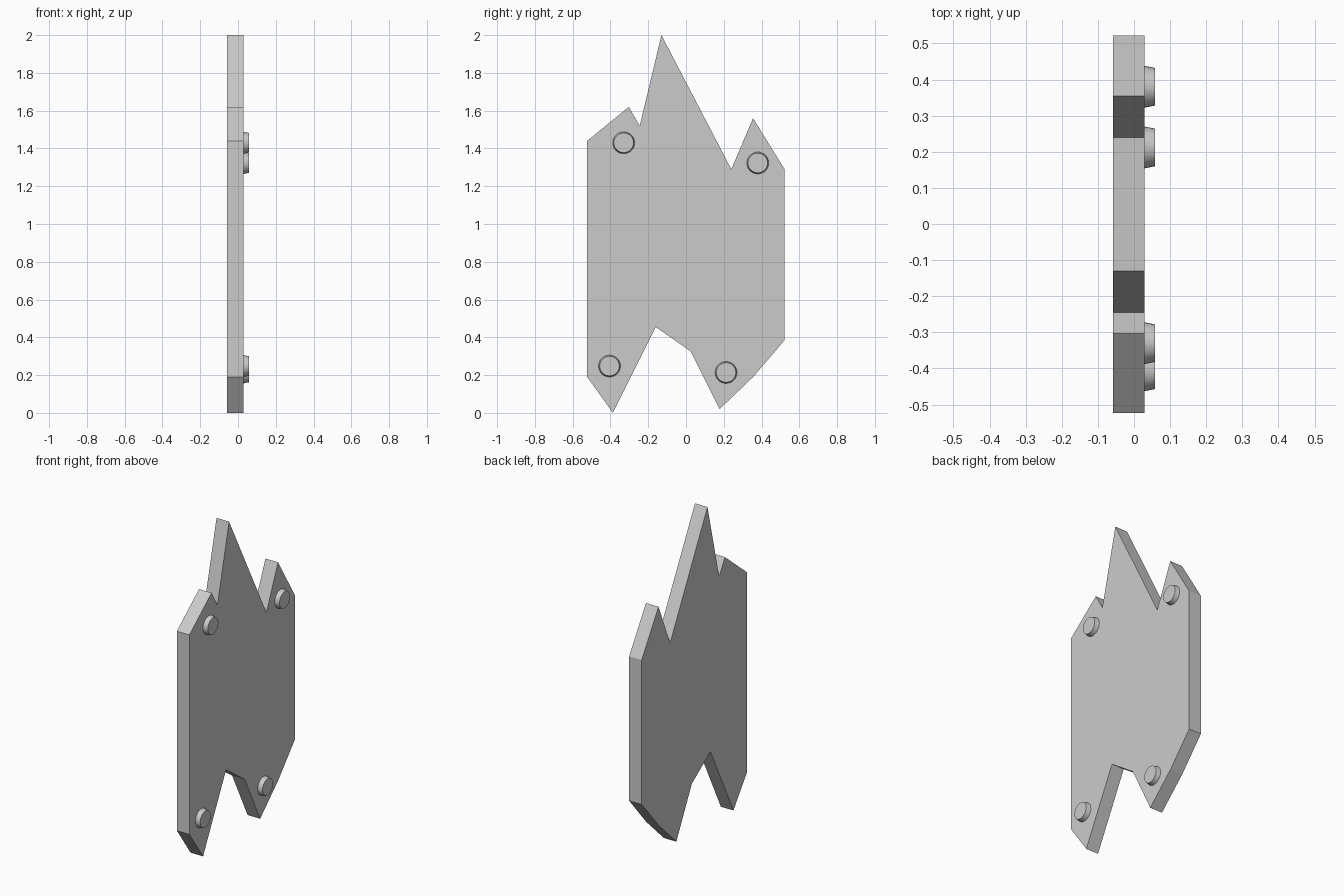
import bpy, bmesh
from math import pi
from mathutils import Matrix

if "Cube" in bpy.data.objects:
    bpy.data.objects.remove(bpy.data.objects["Cube"])

BACK, FACE, STUD_TOP = -0.058, 0.029, 0.058


def add_object(name, bm):
    bmesh.ops.recalc_face_normals(bm, faces=bm.faces)
    mesh = bpy.data.meshes.new(name)
    bm.to_mesh(mesh)
    bm.free()
    obj = bpy.data.objects.new(name, mesh)
    bpy.context.collection.objects.link(obj)
    return obj


# Jagged plate: (y, z) outline extruded along x
outline = [(-0.523, 1.44), (-0.303, 1.62), (-0.245, 1.52), (-0.13, 2.0),
           (0.24, 1.29), (0.355, 1.56), (0.522, 1.29), (0.522, 0.385),
           (0.355, 0.19), (0.178, 0.02), (0.025, 0.325), (-0.16, 0.455),
           (-0.387, 0.0), (-0.523, 0.19)]
bm = bmesh.new()
face = bm.faces.new([bm.verts.new((BACK, y, z)) for y, z in outline])
ext = bmesh.ops.extrude_face_region(bm, geom=[face])
bmesh.ops.translate(bm, vec=(FACE - BACK, 0, 0),
                    verts=[v for v in ext["geom"] if isinstance(v, bmesh.types.BMVert)])
add_object("plate", bm)

# Tapered round studs near the four corners
root = FACE - 0.01
studs = {"upper_left": (-0.33, 1.43), "upper_right": (0.38, 1.323),
         "lower_left": (-0.405, 0.248), "lower_right": (0.212, 0.214)}
for label, (y, z) in studs.items():
    bm = bmesh.new()
    place = Matrix.Translation(((root + STUD_TOP) / 2, y, z)) @ Matrix.Rotation(pi / 2, 4, 'Y')
    bmesh.ops.create_cone(bm, cap_ends=True, segments=32, radius1=0.06, radius2=0.052,
                          depth=STUD_TOP - root, matrix=place)
    stud = add_object("stud_" + label, bm)
    for p in stud.data.polygons:
        p.use_smooth = len(p.vertices) == 4
    for e in stud.data.edges:
        e.use_edge_sharp = abs(stud.data.vertices[e.vertices[0]].co.x
                               - stud.data.vertices[e.vertices[1]].co.x) < 1e-4
